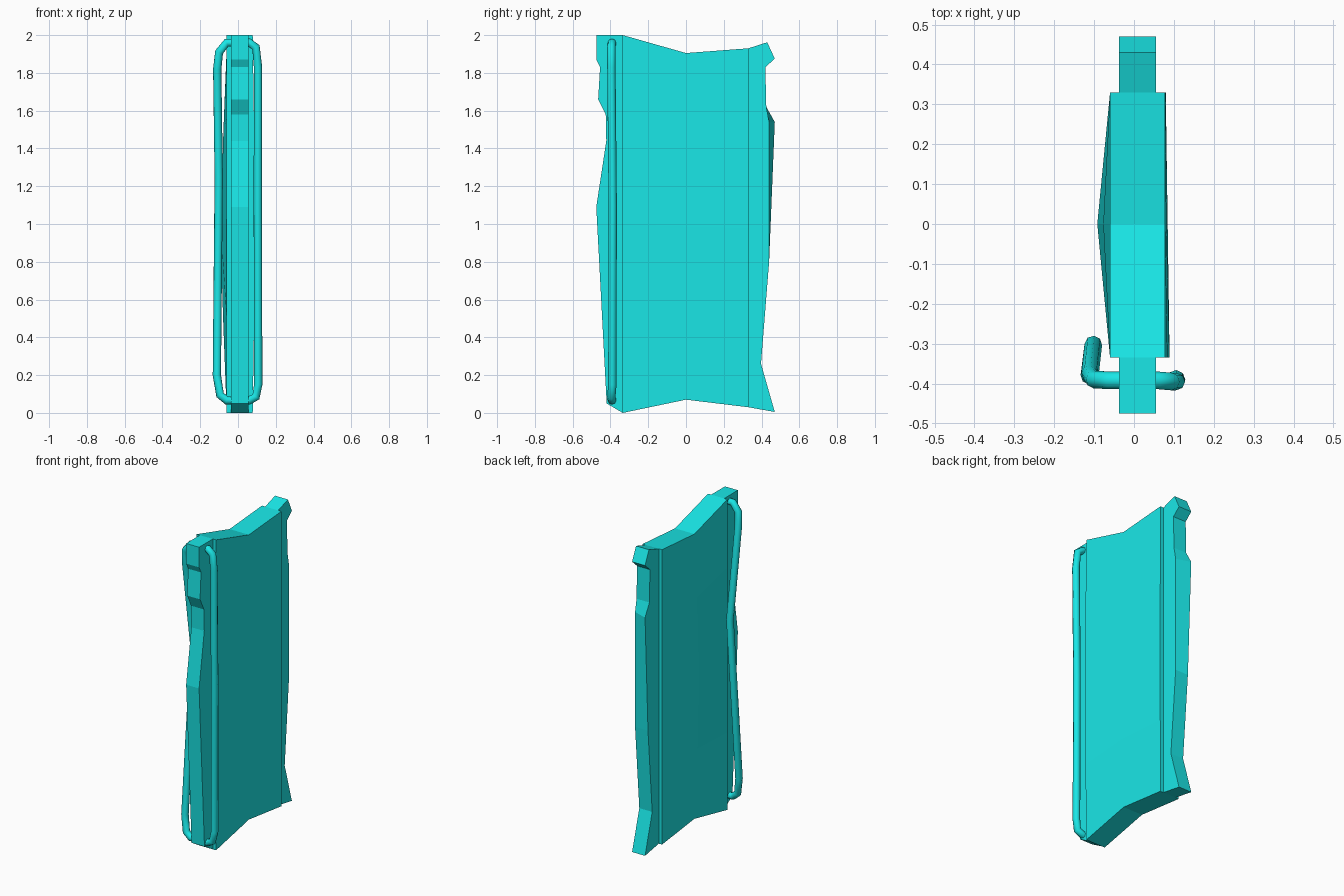
import bpy, bmesh
from mathutils import Vector

if "Cube" in bpy.data.objects:
    bpy.data.objects.remove(bpy.data.objects["Cube"])

cyan = bpy.data.materials.new("cyan")
cyan.diffuse_color = (0.01, 0.8, 0.8, 1)
cyan.use_nodes = True
cyan.node_tree.nodes["Principled BSDF"].inputs["Base Color"].default_value = cyan.diffuse_color


def finish(name, bm):
    bmesh.ops.recalc_face_normals(bm, faces=bm.faces)
    mesh = bpy.data.meshes.new(name)
    bm.to_mesh(mesh)
    bm.free()
    obj = bpy.data.objects.new(name, mesh)
    bpy.context.collection.objects.link(obj)
    mesh.materials.append(cyan)
    return obj


# Thin slab: jagged side profile (y, z) extruded across x
profile = [(-0.475, 2), (-0.335, 2), (0, 1.905), (0.33, 1.93), (0.43, 1.962),
           (0.47, 1.875), (0.42, 1.83), (0.425, 1.62), (0.47, 1.54),
           (0.44, 0.8), (0.397, 0.26), (0.47, 0.005), (0.33, 0.03), (0, 0.07),
           (-0.335, 0), (-0.42, 0.05), (-0.475, 1.09), (-0.422, 1.44),
           (-0.425, 1.58), (-0.465, 1.66), (-0.455, 1.83), (-0.475, 1.87)]
right_side_inset = {8: 0.03}
bm = bmesh.new()
left = [bm.verts.new((-0.037, y, z)) for y, z in profile]
right = [bm.verts.new((0.055, y - right_side_inset.get(i, 0), z))
         for i, (y, z) in enumerate(profile)]
bm.faces.new(left)
bm.faces.new(right)
for i in range(len(profile)):
    j = (i + 1) % len(profile)
    bm.faces.new((left[i], left[j], right[j], right[i]))
finish("slab_edges", bm)

# Thicker middle panel: three columns by five rows on each face
columns = [(-0.335, 0.0, 2.0), (0, 0.07, 1.905), (0.33, 0.03, 1.93)]
rows = [0, 0.25, 0.5, 0.78, 1]
bulge = [0, 0.02, 0.032, 0.017, 0]
bm = bmesh.new()


def panel_side(x_of):
    return [[bm.verts.new((x_of(c, r), y, z0 + (z1 - z0) * t))
             for r, t in enumerate(rows)]
            for c, (y, z0, z1) in enumerate(columns)]


L = panel_side(lambda c, r: -0.06 - (bulge[r] if c == 1 else 0))
R = panel_side(lambda c, r: 0.078 + bulge[r] * (0.35, 0.2, 0.05)[c])
n = len(rows)
for S in (L, R):
    for c in range(2):
        for r in range(n - 1):
            bm.faces.new((S[c][r], S[c + 1][r], S[c + 1][r + 1], S[c][r + 1]))
for c in range(2):
    for r in (0, n - 1):
        bm.faces.new((L[c][r], L[c + 1][r], R[c + 1][r], R[c][r]))
for c in (0, 2):
    for r in range(n - 1):
        bm.faces.new((L[c][r], L[c][r + 1], R[c][r + 1], R[c][r]))
finish("middle_panel", bm)

# Closed wire loop threaded around the front edge, left leg bowing backwards
path = [(0.06, -0.392, 1.96), (0.095, -0.395, 1.935), (0.106, -0.395, 1.83),
        (0.105, -0.388, 1.1), (0.107, -0.39, 0.15), (0.095, -0.395, 0.085),
        (0.06, -0.392, 0.066), (-0.06, -0.392, 0.066), (-0.095, -0.39, 0.095),
        (-0.112, -0.38, 0.2), (-0.102, -0.302, 1.25), (-0.11, -0.375, 1.82),
        (-0.1, -0.39, 1.91), (-0.06, -0.392, 1.96)]
curve = bpy.data.curves.new("wire_loop", 'CURVE')
curve.dimensions = '3D'
curve.bevel_depth = 0.022
curve.bevel_resolution = 2
spline = curve.splines.new('POLY')
spline.points.add(len(path) - 1)
for p, co in zip(spline.points, path):
    p.co = (*co, 1)
spline.use_cyclic_u = True
wire = bpy.data.objects.new("wire_loop", curve)
bpy.context.collection.objects.link(wire)
curve.materials.append(cyan)
bpy.context.view_layer.objects.active = wire
wire.select_set(True)
bpy.ops.object.convert(target='MESH')
bpy.ops.object.shade_smooth_by_angle(angle=0.9)
